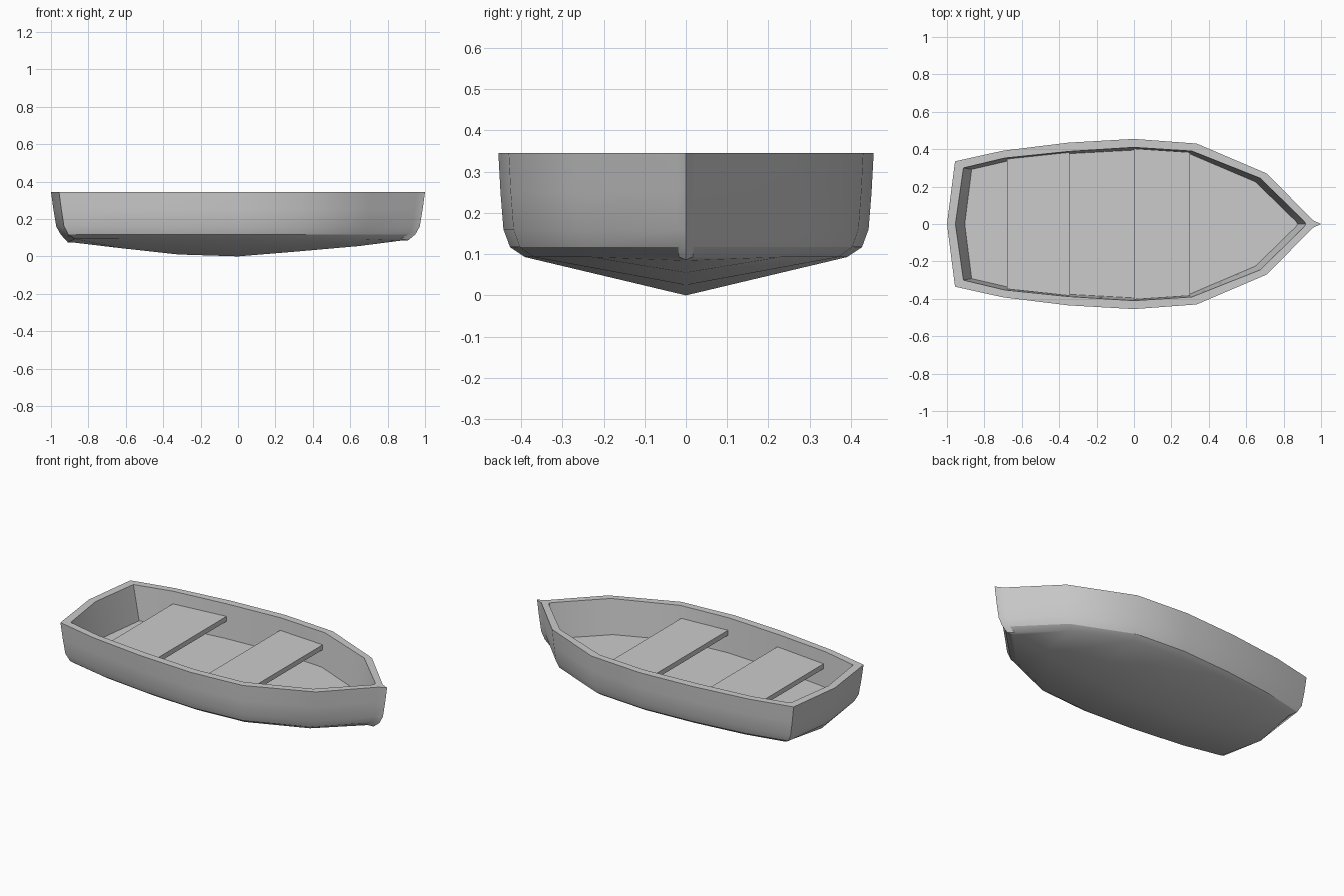
import bpy, bmesh

if "Cube" in bpy.data.objects:
    bpy.data.objects.remove(bpy.data.objects["Cube"])

# Half plans from stern centre to bow tip
RIM = [(-1, 0), (-.957, .335), (-.7, .392), (-.35, .435), (0, .455),
       (.335, .43), (.71, .27), (.957, .02), (1, 0)]
INNER = [(-.955, 0), (-.912, .30), (-.69, .353), (-.35, .388), (0, .41),
         (.31, .39), (.675, .245), (.91, .015), (.918, 0)]
FLOOR = [(-.905, 0), (-.868, .292), (-.67, .338), (-.35, .376), (0, .395),
         (.30, .374), (.65, .225), (.865, .015), (.875, 0)]
KEEL_Z = [.075, .073, .045, .01, 0, .025, .055, .084, .086]


def loop(bm, half, z, sx=1, sy=1):
    pts = half + [(x, -y) for x, y in half[-2:0:-1]]
    return [bm.verts.new((x * sx, y * sy, z)) for x, y in pts]


def bridge(bm, a, b):
    n = len(a)
    for i in range(n):
        j = (i + 1) % n
        bm.faces.new((a[i], a[j], b[j], b[i]))


def finish(bm, name, angle=0.5):
    bmesh.ops.recalc_face_normals(bm, faces=bm.faces)
    me = bpy.data.meshes.new(name)
    bm.to_mesh(me)
    bm.free()
    ob = bpy.data.objects.new(name, me)
    bpy.context.collection.objects.link(ob)
    bpy.ops.object.select_all(action='DESELECT')
    ob.select_set(True)
    bpy.context.view_layer.objects.active = ob
    bpy.ops.object.shade_smooth_by_angle(angle=angle)
    return ob


# Hull: floor, inner wall, flat rim, outer sides and chine
bm = bmesh.new()
floor = loop(bm, FLOOR, .14)
rings = [floor, loop(bm, INNER, .345), loop(bm, RIM, .345),
         loop(bm, RIM, .25, .987, .989), loop(bm, RIM, .16, .972, .973),
         loop(bm, RIM, .117, .948, .938), loop(bm, RIM, .093, .91, .86)]
for a, b in zip(rings, rings[1:]):
    bridge(bm, a, b)
bm.faces.new(floor)

# V-shaped bottom along the keel
chine = rings[-1]
n, last = len(chine), len(RIM) - 1
chine[0].co.z, chine[last].co.z = KEEL_Z[0], KEEL_Z[-1]
keel = [chine[0]] + [bm.verts.new((RIM[i][0] * .91, 0, KEEL_Z[i]))
                     for i in range(1, last)] + [chine[last]]
for i in range(last):
    for a, b in ((chine[i], chine[i + 1]), (chine[-i % n], chine[n - i - 1])):
        face = []
        for v in (a, b, keel[i + 1], keel[i]):
            if v not in face:
                face.append(v)
        bm.faces.new(face)
finish(bm, "hull")


# Plank seats, tapered to follow the sides
def seat(name, x0, w0, x1, w1, top=.272, thick=.03):
    bm = bmesh.new()
    plan = [(x0, -w0), (x1, -w1), (x1, w1), (x0, w0)]
    lo, hi = ([bm.verts.new((x, y, z)) for x, y in plan]
              for z in (top - thick, top))
    bridge(bm, lo, hi)
    bm.faces.new(lo)
    bm.faces.new(hi)
    finish(bm, name)


seat("rear_seat", -.68, .347, -.345, .383)
seat("middle_seat", 0, .403, .30, .383)
